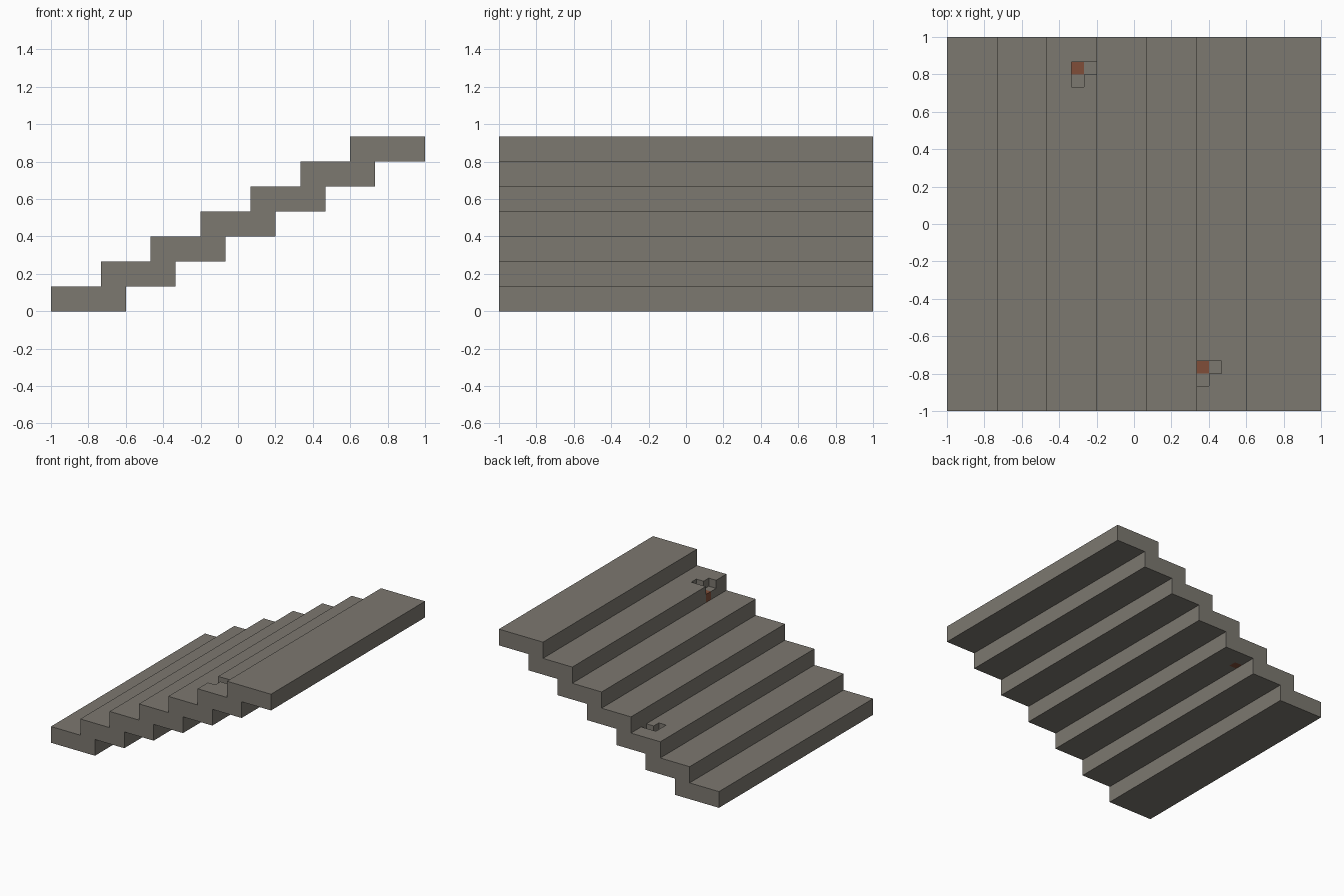
import bpy, bmesh
from mathutils import Matrix, Vector

cube = bpy.data.objects.get("Cube")
if cube:
    bpy.data.objects.remove(cube, do_unlink=True)

UNIT = 1 / 15          # everything is laid out on a whole-number grid
STEPS = 7


def material(name, colour):
    m = bpy.data.materials.new(name)
    m.use_nodes = True
    m.diffuse_color = colour
    m.node_tree.nodes["Principled BSDF"].inputs["Base Color"].default_value = colour
    return m


def prism(name, points, direction, mat):
    """Extrude a flat outline into a solid."""
    bm = bmesh.new()
    face = bm.faces.new([bm.verts.new(p) for p in points])
    out = bmesh.ops.extrude_face_region(bm, geom=[face])
    bmesh.ops.translate(bm, vec=Vector(direction),
                        verts=[v for v in out["geom"] if isinstance(v, bmesh.types.BMVert)])
    bmesh.ops.recalc_face_normals(bm, faces=bm.faces)
    mesh = bpy.data.meshes.new(name)
    bm.to_mesh(mesh)
    bm.free()
    mesh.materials.append(mat)
    obj = bpy.data.objects.new(name, mesh)
    bpy.context.collection.objects.link(obj)
    return obj


def square(x, y, z):
    return [(x, y, z), (x + 1, y, z), (x + 1, y + 1, z), (x, y + 1, z)]


stone = material("grey_stone", (0.202, 0.188, 0.162, 1))
rust = material("rust_red", (0.216, 0.076, 0.040, 1))

# Staircase: overlapping slabs as one stepped profile
outline = []
for i in range(STEPS):
    outline += [(-15 + 4 * i, -15, 2 * i), (-15 + 4 * i, -15, 2 * i + 2)]
for i in reversed(range(STEPS)):
    outline += [(-9 + 4 * i, -15, 2 * i + 2), (-9 + 4 * i, -15, 2 * i)]
stairs = prism("staircase", outline, (0, 30, 0), stone)

# Chipped treads: L-shaped recess with a red block in its corner
cutters, blocks = [], []
for n, (x, y, top) in enumerate([(-5, 12, 6), (5, -12, 12)], 1):
    corner = [(x, y - 1), (x + 1, y - 1), (x + 1, y), (x + 2, y), (x + 2, y + 1), (x, y + 1)]
    cutters.append(prism(f"chip_cutter_{n}", [(a, b, top - 1) for a, b in corner], (0, 0, 1), stone))
    cutters.append(prism(f"socket_cutter_{n}", square(x, y, top - 2), (0, 0, 1), stone))
    blocks.append(prism(f"red_block_{n}", square(x, y, top - 2), (0, 0, 1), rust))

for c in cutters:
    c.hide_render = True
    mod = stairs.modifiers.new(c.name, "BOOLEAN")
    mod.operation = "DIFFERENCE"
    mod.solver = "EXACT"
    mod.object = c

# Bake the cuts and drop the cutters
bpy.context.view_layer.update()
graph = bpy.context.evaluated_depsgraph_get()
baked = bpy.data.meshes.new_from_object(stairs.evaluated_get(graph))
stairs.modifiers.clear()
stairs.data = baked
for c in cutters:
    bpy.data.objects.remove(c, do_unlink=True)

# Grid units to final size
for obj in [stairs] + blocks:
    obj.data.transform(Matrix.Scale(UNIT, 4))
    obj.data.update()
